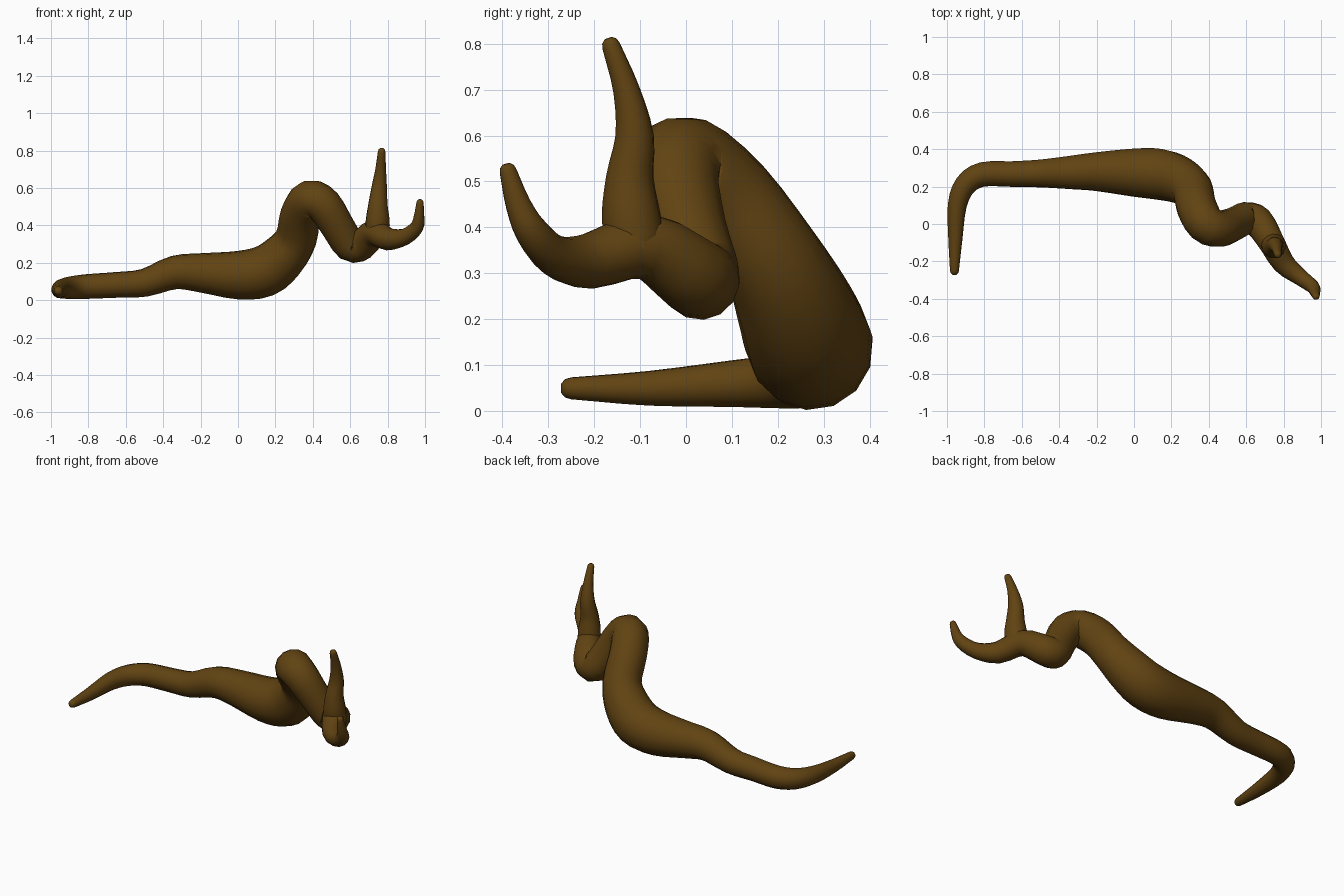
import bpy, bmesh, math
from mathutils import Vector

if "Cube" in bpy.data.objects:
    bpy.data.objects.remove(bpy.data.objects["Cube"])

bark = bpy.data.materials.new("brown bark")
bark.diffuse_color = (0.12, 0.056, 0.006, 1)
bark.use_nodes = True
bark.node_tree.nodes["Principled BSDF"].inputs["Base Color"].default_value = bark.diffuse_color

SIDES = 14


def smooth_path(pts, steps=3):
    """Catmull-Rom through (x, y, z, radius) points."""
    p = [Vector(q) for q in pts]
    p = [2 * p[0] - p[1]] + p + [2 * p[-1] - p[-2]]
    out = []
    for i in range(1, len(p) - 2):
        a, b, c, d = p[i - 1:i + 3]
        for s in range(steps):
            t = s / steps
            out.append(0.5 * (2 * b + (c - a) * t + (2 * a - 5 * b + 4 * c - d) * t * t
                              + (3 * b - a - 3 * c + d) * t ** 3))
    out.append(p[-2])
    return out


def limb(name, pts):
    """Sweep a round section of changing radius along a path, with domed ends."""
    path = smooth_path(pts)
    pos = [q.to_3d() for q in path]
    rad = [q[3] for q in path]
    n = len(pos)
    tan = [(pos[min(i + 1, n - 1)] - pos[max(i - 1, 0)]).normalized() for i in range(n)]
    # extra rings that round off both ends
    for f in (0.55, 0.9):
        r = math.sqrt(1 - f * f)
        pos.insert(0, Vector(pts[0][:3]) - tan[0] * pts[0][3] * f)
        rad.insert(0, pts[0][3] * r)
        tan.insert(0, tan[0])
        pos.append(Vector(pts[-1][:3]) + tan[-1] * pts[-1][3] * f)
        rad.append(pts[-1][3] * r)
        tan.append(tan[-1])
    bm = bmesh.new()
    u = tan[0].orthogonal().normalized()
    rings = []
    for c, r, t in zip(pos, rad, tan):
        u = (u - t * u.dot(t)).normalized()
        v = t.cross(u)
        rings.append([bm.verts.new(c + r * (u * math.cos(a) + v * math.sin(a)))
                      for a in (2 * math.pi * k / SIDES for k in range(SIDES))])
    for a, b in zip(rings, rings[1:]):
        for k in range(SIDES):
            j = (k + 1) % SIDES
            bm.faces.new((a[k], a[j], b[j], b[k]))
    bm.faces.new(rings[0][::-1])
    bm.faces.new(rings[-1])
    bmesh.ops.recalc_face_normals(bm, faces=bm.faces)
    for f in bm.faces:
        f.smooth = True
    me = bpy.data.meshes.new(name)
    bm.to_mesh(me)
    bm.free()
    me.materials.append(bark)
    ob = bpy.data.objects.new(name, me)
    bpy.context.collection.objects.link(ob)
    return ob


# main branch: thin tail, thick middle, hooked arch, then the forward tip
limb("main_branch", [
    (-0.96, -0.25, 0.05, 0.024), (-0.955, -0.08, 0.05, 0.038), (-0.945, 0.10, 0.06, 0.051),
    (-0.90, 0.21, 0.066, 0.060), (-0.81, 0.265, 0.073, 0.066), (-0.65, 0.267, 0.082, 0.069),
    (-0.50, 0.27, 0.093, 0.075), (-0.34, 0.275, 0.148, 0.090), (-0.20, 0.28, 0.147, 0.105),
    (0.00, 0.275, 0.134, 0.130), (0.14, 0.265, 0.155, 0.138), (0.24, 0.235, 0.23, 0.128),
    (0.31, 0.185, 0.33, 0.112), (0.335, 0.09, 0.46, 0.108), (0.385, 0.00, 0.538, 0.105),
    (0.46, -0.025, 0.505, 0.098), (0.535, 0.00, 0.39, 0.090), (0.60, 0.03, 0.293, 0.088),
    (0.665, 0.01, 0.30, 0.084), (0.73, -0.09, 0.36, 0.072), (0.80, -0.21, 0.327, 0.061),
    (0.89, -0.285, 0.338, 0.045), (0.955, -0.335, 0.39, 0.037), (0.968, -0.365, 0.45, 0.028),
    (0.973, -0.387, 0.522, 0.019)])

# upright twig at the fork
limb("upright_twig", [
    (0.745, -0.11, 0.36, 0.066), (0.747, -0.12, 0.43, 0.064), (0.748, -0.122, 0.51, 0.052),
    (0.755, -0.112, 0.60, 0.042), (0.763, -0.130, 0.70, 0.029), (0.768, -0.163, 0.795, 0.020)])
